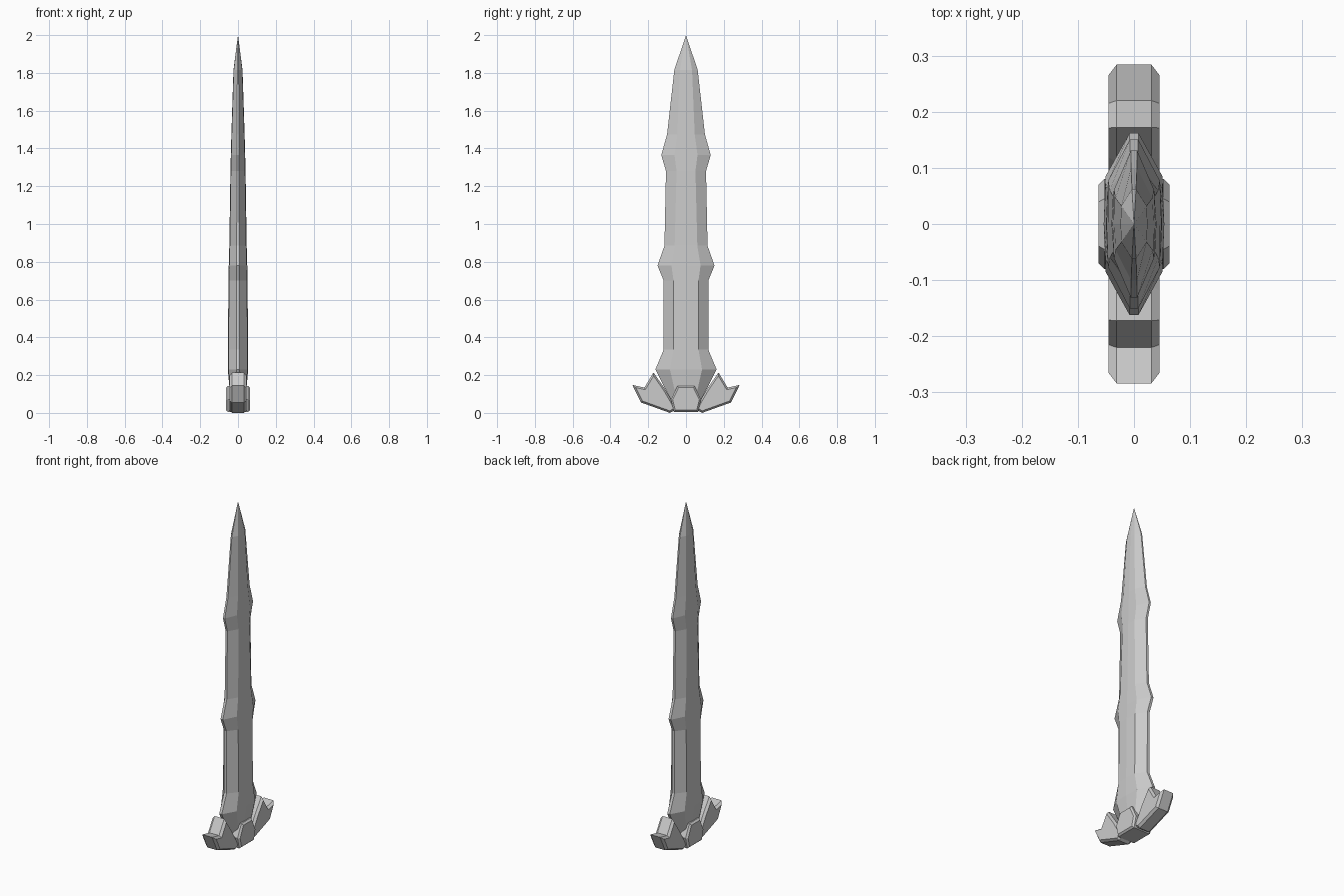
import bpy
import bmesh

cube = bpy.data.objects.get("Cube")
if cube:
    bpy.data.objects.remove(cube, do_unlink=True)

# One plain grey for the whole weapon
grey = bpy.data.materials.new("stone_grey")
grey.use_nodes = True
grey.diffuse_color = (0.6, 0.6, 0.6, 1)
grey.node_tree.nodes["Principled BSDF"].inputs["Base Color"].default_value = (0.6, 0.6, 0.6, 1)


def finish(name, bm):
    bmesh.ops.recalc_face_normals(bm, faces=bm.faces)
    mesh = bpy.data.meshes.new(name)
    bm.to_mesh(mesh)
    bm.free()
    mesh.materials.append(grey)
    obj = bpy.data.objects.new(name, mesh)
    bpy.context.collection.objects.link(obj)
    return obj


def chamfered_plate(name, outline, half, inset, rise, side=1):
    """Extrude a (y, z) outline along x, then chamfer both end faces."""
    bm = bmesh.new()
    ends = [[bm.verts.new((x, side * y, z)) for y, z in outline] for x in (-half, half)]
    caps = [bm.faces.new(ring) for ring in ends]
    for i in range(len(outline)):
        j = (i + 1) % len(outline)
        bm.faces.new((ends[0][i], ends[0][j], ends[1][j], ends[1][i]))
    bmesh.ops.recalc_face_normals(bm, faces=bm.faces)
    bmesh.ops.inset_individual(bm, faces=caps, thickness=inset, depth=rise,
                               use_even_offset=True)
    return finish(name, bm)


# Blade stations: height, edge half width, flat half width, half thickness
stations = [
    (0.03, 0.06, 0.04, 0.036),
    (0.23, 0.162, 0.085, 0.054),
    (0.335, 0.118, 0.066, 0.054),
    (0.70, 0.118, 0.066, 0.050),
    (0.78, 0.151, 0.077, 0.049),
    (0.885, 0.114, 0.060, 0.046),
    (1.28, 0.106, 0.050, 0.040),
    (1.365, 0.131, 0.061, 0.038),
    (1.475, 0.100, 0.046, 0.035),
    (1.815, 0.062, 0.032, 0.024),
]
bm = bmesh.new()
rings = []
for z, edge, flat, thick in stations:
    t = 0.15 * thick
    half_ring = [(t, -edge), (thick * 0.94, -flat), (thick, 0), (thick * 0.94, flat), (t, edge)]
    ring = half_ring + [(-x, -y) for x, y in half_ring]
    rings.append([bm.verts.new((x, y, z)) for x, y in ring])
n = len(rings[0])
for low, high in zip(rings, rings[1:]):
    for i in range(n):
        j = (i + 1) % n
        bm.faces.new((low[i], low[j], high[j], high[i]))
bm.faces.new(rings[0])
tip = bm.verts.new((0, 0, 2))
for i in range(n):
    bm.faces.new((rings[-1][i], rings[-1][(i + 1) % n], tip))
finish("blade", bm)

# Hexagonal boss at the middle of the guard
boss = [(-0.064, 0.005), (0.064, 0.005), (0.08, 0.07),
        (0.045, 0.143), (-0.045, 0.143), (-0.08, 0.07)]
chamfered_plate("guard_boss", boss, 0.053, 0.009, 0.010)

# Forked guard wings, mirrored front to back
wing = [(0.05, 0.02), (0.085, 0), (0.238, 0.055), (0.284, 0.148),
        (0.22, 0.134), (0.172, 0.214), (0.11, 0.125), (0.075, 0.065)]
for name, side in (("back_guard_wing", 1), ("front_guard_wing", -1)):
    chamfered_plate(name, wing, 0.031, 0.010, 0.014, side)
